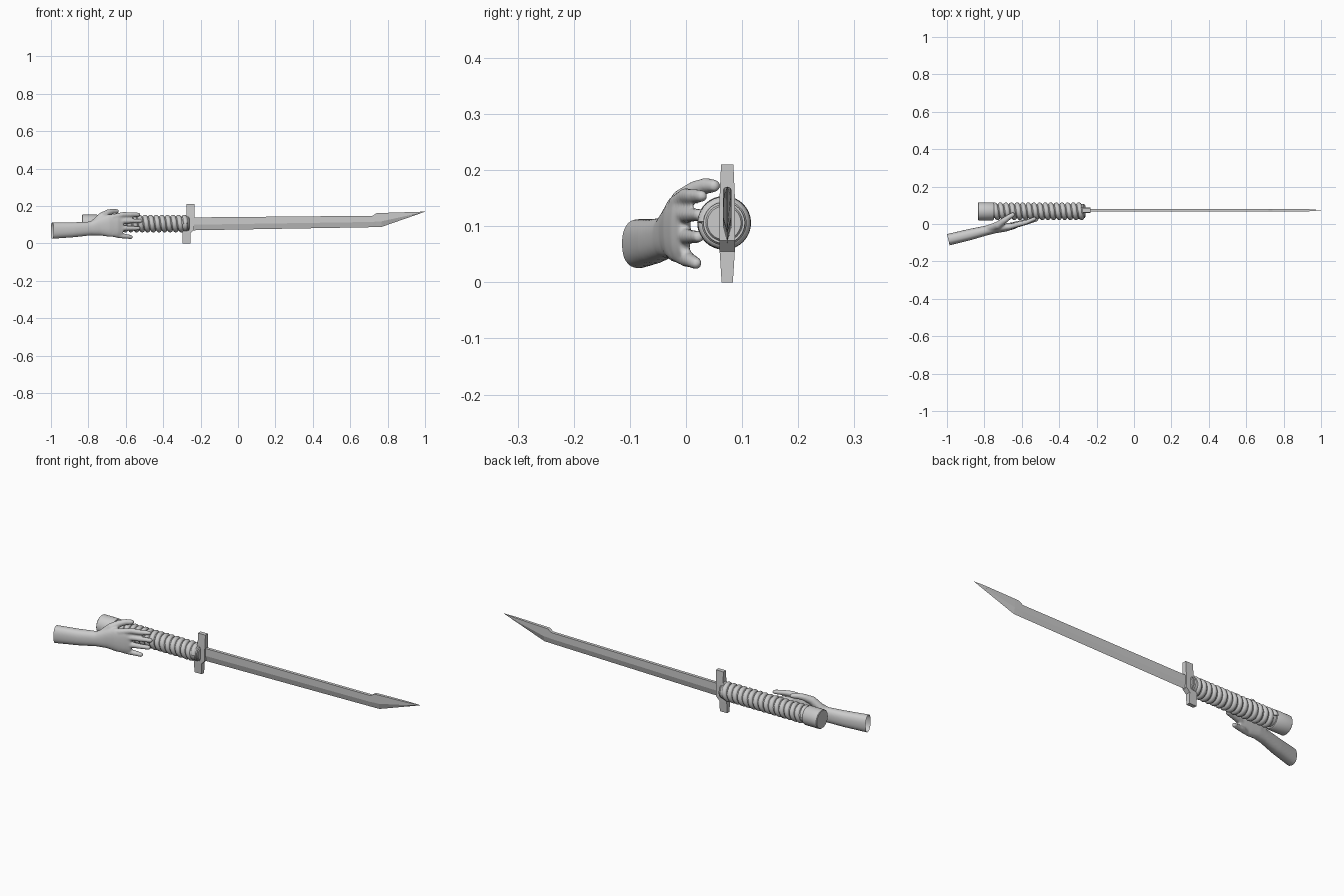
import bpy, bmesh, math
from mathutils import Vector

if "Cube" in bpy.data.objects:
    bpy.data.objects.remove(bpy.data.objects["Cube"])


def finish(name, bm, smooth=None):
    bmesh.ops.recalc_face_normals(bm, faces=bm.faces)
    me = bpy.data.meshes.new(name)
    bm.to_mesh(me)
    bm.free()
    ob = bpy.data.objects.new(name, me)
    bpy.context.collection.objects.link(ob)
    if smooth:
        bpy.ops.object.select_all(action='DESELECT')
        ob.select_set(True)
        bpy.context.view_layer.objects.active = ob
        bpy.ops.object.shade_smooth_by_angle(angle=math.radians(smooth))
    return ob


def skin_rings(bm, rings):
    """Bridge a list of point rings into a closed, capped tube."""
    vs = [[bm.verts.new(p) for p in r] for r in rings]
    n = len(vs[0])
    for a, b in zip(vs, vs[1:]):
        for i in range(n):
            j = (i + 1) % n
            bm.faces.new((a[i], a[j], b[j], b[i]))
    bm.faces.new(vs[0])
    bm.faces.new(vs[-1])


def loft(bm, stations, n=20, power=1.0):
    """Tube through (x, y, z, half_thickness, half_height) stations."""
    pts = [Vector(s[:3]) for s in stations]
    rings = []
    for i, s in enumerate(stations):
        t = (pts[min(i + 1, len(pts) - 1)] - pts[max(i - 1, 0)]).normalized()
        side = Vector((0, 0, 1)).cross(t).normalized()
        up = t.cross(side)
        ring = []
        for k in range(n):
            a = 2 * math.pi * k / n
            c, q = math.cos(a), math.sin(a)
            c = math.copysign(abs(c) ** power, c)
            q = math.copysign(abs(q) ** power, q)
            ring.append(pts[i] + side * c * s[3] + up * q * s[4])
        rings.append(ring)
    skin_rings(bm, rings)


def digit(bm, path):
    """Finger: (x, y, z, radius) points plus a rounded tip."""
    st = [(x, y, z, r, r) for x, y, z, r in path]
    end = Vector(path[-1][:3])
    d = (end - Vector(path[-2][:3])).normalized()
    r = path[-1][3]
    for f, g in ((0.5, 0.87), (0.85, 0.52), (0.98, 0.2)):
        st.append((*(end + d * r * f), r * g, r * g))
    loft(bm, st, 14)


def lathe(name, profile, n=32):
    """Revolve (x, radius) points around the grip axis."""
    bm = bmesh.new()
    skin_rings(bm, [[(x, GY + r * math.cos(2 * math.pi * k / n),
                      GZ + r * math.sin(2 * math.pi * k / n)) for k in range(n)]
                    for x, r in profile])
    return finish(name, bm, 35)


GY, GZ, BY = 0.068, 0.106, 0.0735

# blade: flat spine, bevelled cutting edge, angled tip
bm = bmesh.new()
rings = []
for x, edge, mid, spine, h in ((-0.26, .070, .100, .139, .008),
                               (0.72, .087, .115, .148, .008),
                               (0.74, .0875, .117, .162, .008),
                               (0.766, .088, .118, .163, .008),
                               (0.93, .145, .154, .168, .006),
                               (1.0, .1695, .170, .1705, .0005)):
    rings.append([(x, BY, edge), (x, BY + h, mid), (x, BY + h, spine),
                  (x, BY - h, spine), (x, BY - h, mid)])
skin_rings(bm, rings)
finish("blade", bm)

# guard: offset upper and lower bars
bm = bmesh.new()
rings = []
for z, x0, x1, h in ((0, -.296, -.254, .010), (.055, -.296, -.254, .0135),
                     (.075, -.296, -.234, .014), (.135, -.296, -.234, .014),
                     (.155, -.275, -.233, .0135), (.21, -.275, -.232, .011)):
    rings.append([(x0, BY - h, z), (x1, BY - h, z), (x1, BY + h, z), (x0, BY + h, z)])
skin_rings(bm, rings)
finish("guard", bm)

# grip core and pommel
lathe("grip_core", [(-0.80, .037), (-0.262, .037)])
lathe("pommel", [(-0.835, .045), (-0.832, .048), (-0.755, .048), (-0.748, .044)])
lathe("collar", [(-0.30, .040), (-0.272, .040), (-0.258, .030)])

# grip wrap: one long coil
cu = bpy.data.curves.new("grip_wrap", 'CURVE')
cu.dimensions = '3D'
cu.bevel_depth = 0.0135
cu.bevel_resolution = 3
cu.use_fill_caps = True
sp = cu.splines.new('POLY')
TURNS, SEG = 15.5, 28
N = int(TURNS * SEG)
sp.points.add(N)
for i in range(N + 1):
    a = 2 * math.pi * i / SEG
    sp.points[i].co = (-0.745 + 0.465 * i / N, GY + .034 * math.cos(a),
                       GZ + .034 * math.sin(a), 1)
sp.use_smooth = True
bpy.context.collection.objects.link(bpy.data.objects.new("grip_wrap", cu))

# hand: forearm and palm
bm = bmesh.new()
loft(bm, [(-1.05, -.097, .067, .031, .045), (-0.993, -.084, .069, .031, .044),
          (-0.88, -.057, .073, .030, .040), (-0.79, -.035, .080, .026, .037),
          (-0.74, -.024, .090, .025, .048), (-0.69, -.018, .095, .023, .060),
          (-0.645, -.010, .095, .018, .060), (-0.615, -.002, .095, .011, .052)],
     28, 0.85)
# four fingers
for z0, z1, z2, xt, yt in ((.140, .154, .154, -.532, .028), (.112, .120, .120, -.522, .024),
                           (.082, .082, .081, -.532, .022), (.052, .042, .034, -.573, .018)):
    xm = (xt - .655) / 2
    digit(bm, [(-.675, -.018, z0, .015), (xm - .02, .000, z1, .0145),
               (xm + .02, .010, (z1 + z2) / 2, .0125), (xt, yt, z2, .011)])
# thumb
digit(bm, [(-.775, -.026, .100, .022), (-.725, -.006, .147, .021),
           (-.695, .018, .165, .017), (-.670, .036, .172, .0145), (-.648, .050, .172, .012)])
raw = finish("hand_raw", bm)
m = raw.modifiers.new("fuse", 'REMESH')
m.mode = 'VOXEL'
m.voxel_size = 0.005
m = raw.modifiers.new("soften", 'SMOOTH')
m.factor = 0.5
m.iterations = 4
dg = bpy.context.evaluated_depsgraph_get()
bm = bmesh.new()
bm.from_mesh(raw.evaluated_get(dg).to_mesh())
bpy.data.objects.remove(raw)
# open cut at the wrist end
bmesh.ops.bisect_plane(bm, geom=bm.verts[:] + bm.edges[:] + bm.faces[:],
                       plane_co=(-0.993, -.084, .069), plane_no=(-0.973, -0.23, 0),
                       clear_outer=True)
finish("hand", bm, 60)
